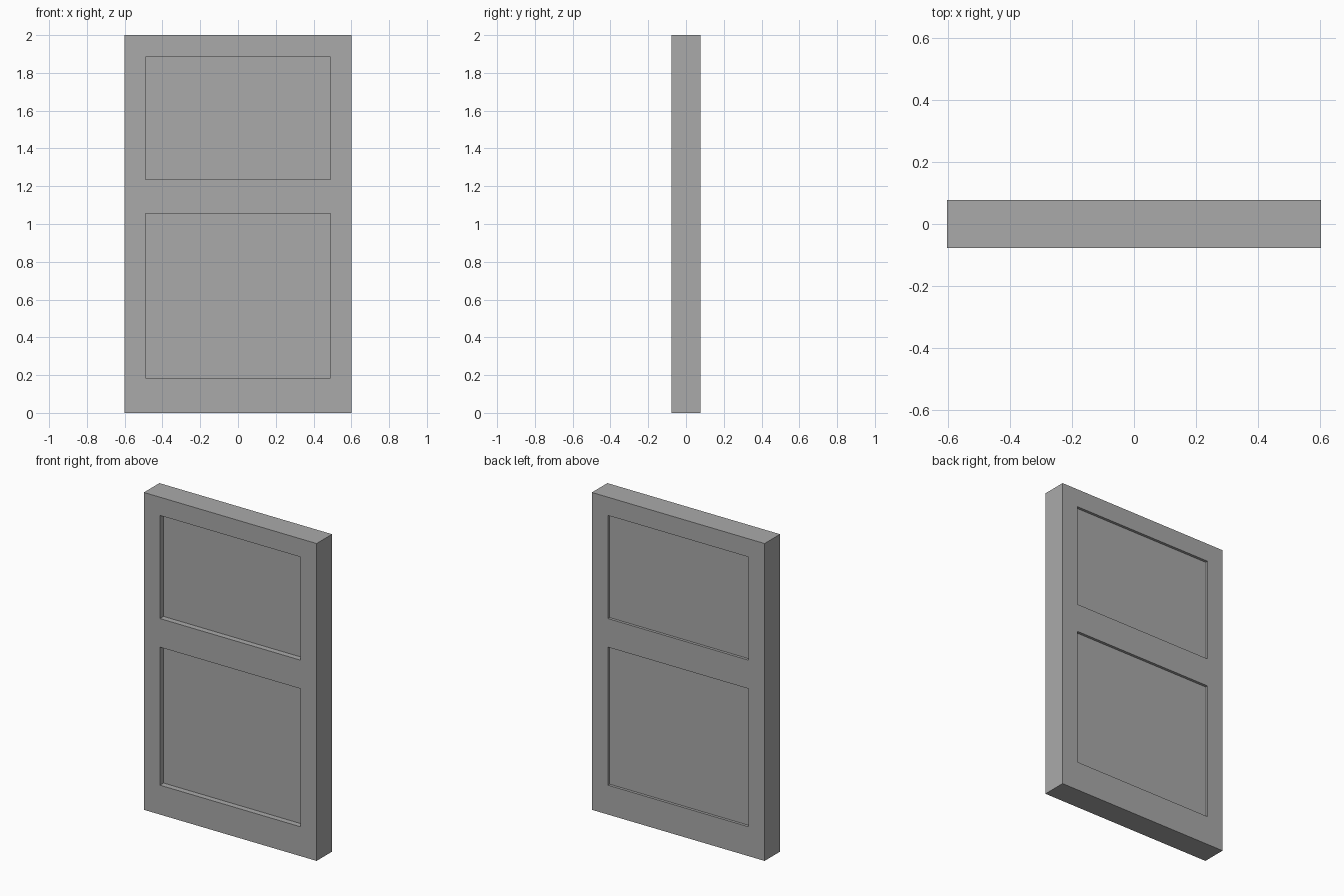
import bpy

# Remove the default cube
cube = bpy.data.objects.get("Cube")
if cube:
    bpy.data.objects.remove(cube, do_unlink=True)

# Single flat colour
GREY = (0.4, 0.4, 0.4, 1.0)
paint = bpy.data.materials.new("plain_grey")
paint.use_nodes = True
paint.diffuse_color = GREY
paint.node_tree.nodes["Principled BSDF"].inputs["Base Color"].default_value = GREY


def box(name, low, high):
    """Axis-aligned box between two corners."""
    bpy.ops.mesh.primitive_cube_add(size=1)
    obj = bpy.context.object
    obj.name = name
    obj.location = [(a + b) / 2 for a, b in zip(low, high)]
    obj.scale = [b - a for a, b in zip(low, high)]
    bpy.ops.object.transform_apply(location=True, scale=True)
    return obj


HALF_WIDTH, HALF_DEPTH, HEIGHT = 0.602, 0.077, 2.0
PANEL_HALF_WIDTH = 0.49
PANELS = {"lower": (0.185, 1.055), "upper": (1.235, 1.885)}
RECESSES = {"front": (-1, 0.036), "back": (1, 0.017)}

# Solid door slab
door = box("door_slab", (-HALF_WIDTH, -HALF_DEPTH, 0), (HALF_WIDTH, HALF_DEPTH, HEIGHT))
door.data.materials.append(paint)

# Recessed panels cut into both faces
for side, (sign, depth) in RECESSES.items():
    for level, (bottom, top) in PANELS.items():
        inner, outer = sign * (HALF_DEPTH - depth), sign * (HALF_DEPTH + 0.1)
        cutter = box(f"{side}_{level}_panel_cutter",
                     (-PANEL_HALF_WIDTH, min(inner, outer), bottom),
                     (PANEL_HALF_WIDTH, max(inner, outer), top))
        cutter.data.materials.append(paint)
        cutter.hide_render = True
        cutter.hide_set(True)
        cut = door.modifiers.new(cutter.name, "BOOLEAN")
        cut.operation = "DIFFERENCE"
        cut.solver = "EXACT"
        cut.object = cutter
